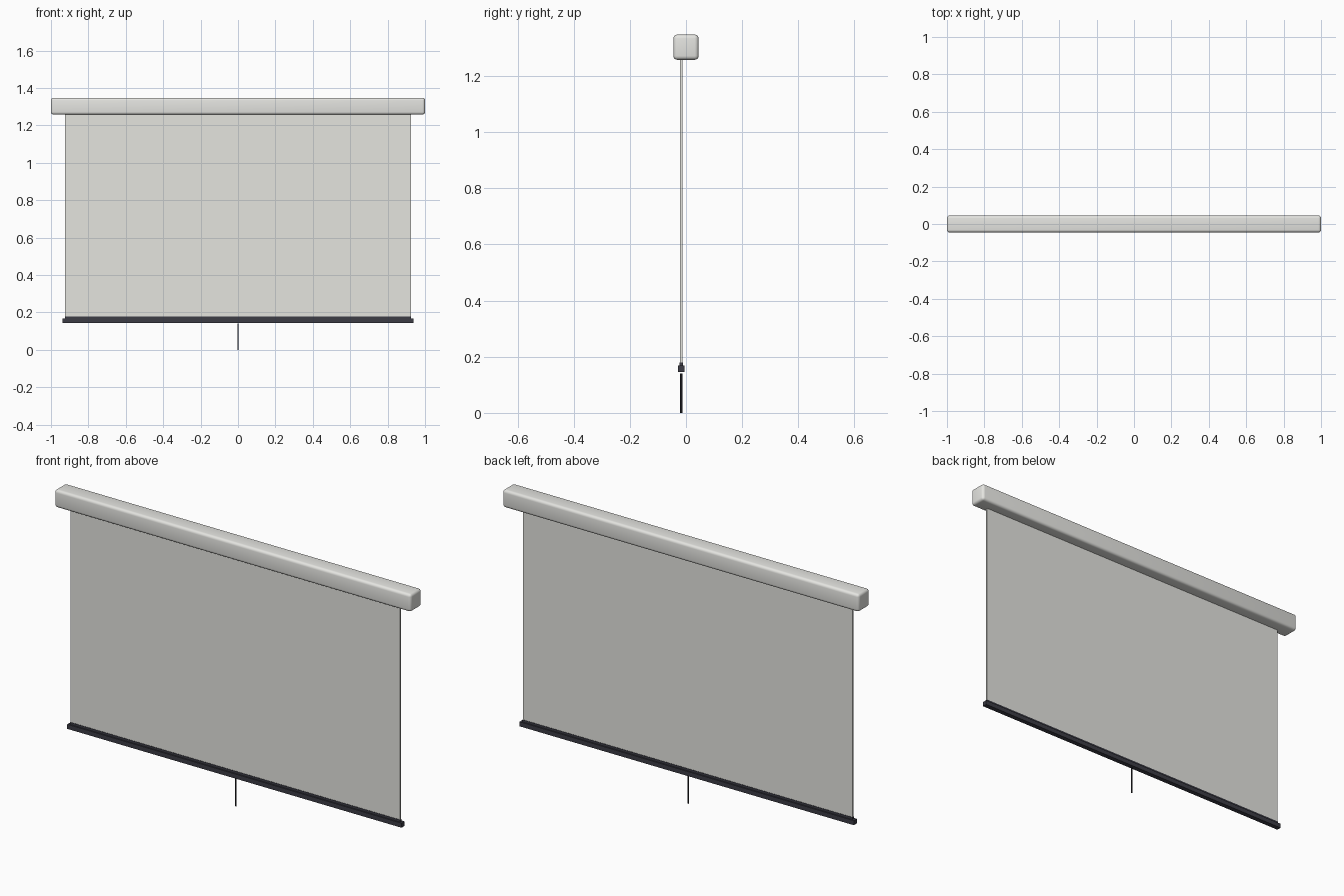
import bpy
import math

cube = bpy.data.objects.get("Cube")
if cube:
    bpy.data.objects.remove(cube, do_unlink=True)


def material(name, r, g, b):
    mat = bpy.data.materials.new(name)
    mat.use_nodes = True
    mat.diffuse_color = (r, g, b, 1)
    mat.node_tree.nodes["Principled BSDF"].inputs["Base Color"].default_value = (r, g, b, 1)
    return mat


casing_grey = material("casing off white", 0.78, 0.78, 0.75)
fabric_grey = material("fabric off white", 0.78, 0.78, 0.74)
charcoal = material("charcoal", 0.045, 0.045, 0.06)
black = material("cord black", 0.02, 0.02, 0.025)


def box(name, half_x, y, half_y, z0, z1, mat, bevel=0, segments=1):
    bpy.ops.mesh.primitive_cube_add(size=2, location=(0, y, (z0 + z1) / 2))
    ob = bpy.context.object
    ob.name = name
    ob.scale = (half_x, half_y, (z1 - z0) / 2)
    bpy.ops.object.transform_apply(location=False, rotation=False, scale=True)
    ob.data.materials.append(mat)
    if bevel:
        mod = ob.modifiers.new("rounded edges", "BEVEL")
        mod.width = bevel
        mod.segments = segments
        bpy.ops.object.modifier_apply(modifier=mod.name)
        bpy.ops.object.shade_smooth_by_angle(angle=math.radians(40))
    return ob


SCREEN_Y = -0.017

# Rounded housing that holds the roll
box("roller_casing", 1.0, 0, 0.045, 1.258, 1.348, casing_grey, 0.014, 4)

# Hanging fabric
box("screen_fabric", 0.925, SCREEN_Y, 0.004, 0.17, 1.27, fabric_grey)

# Weighted bottom bar with the narrow clamp above it
box("bottom_bar", 0.938, SCREEN_Y, 0.012, 0.145, 0.168, charcoal)
box("fabric_clamp", 0.926, SCREEN_Y, 0.006, 0.166, 0.179, charcoal)

# Pull cord
bpy.ops.mesh.primitive_cylinder_add(vertices=12, radius=0.004, depth=0.141,
                                    location=(0, SCREEN_Y, 0.0705))
cord = bpy.context.object
cord.name = "pull_cord"
cord.data.materials.append(black)
bpy.ops.object.shade_smooth_by_angle(angle=math.radians(40))
